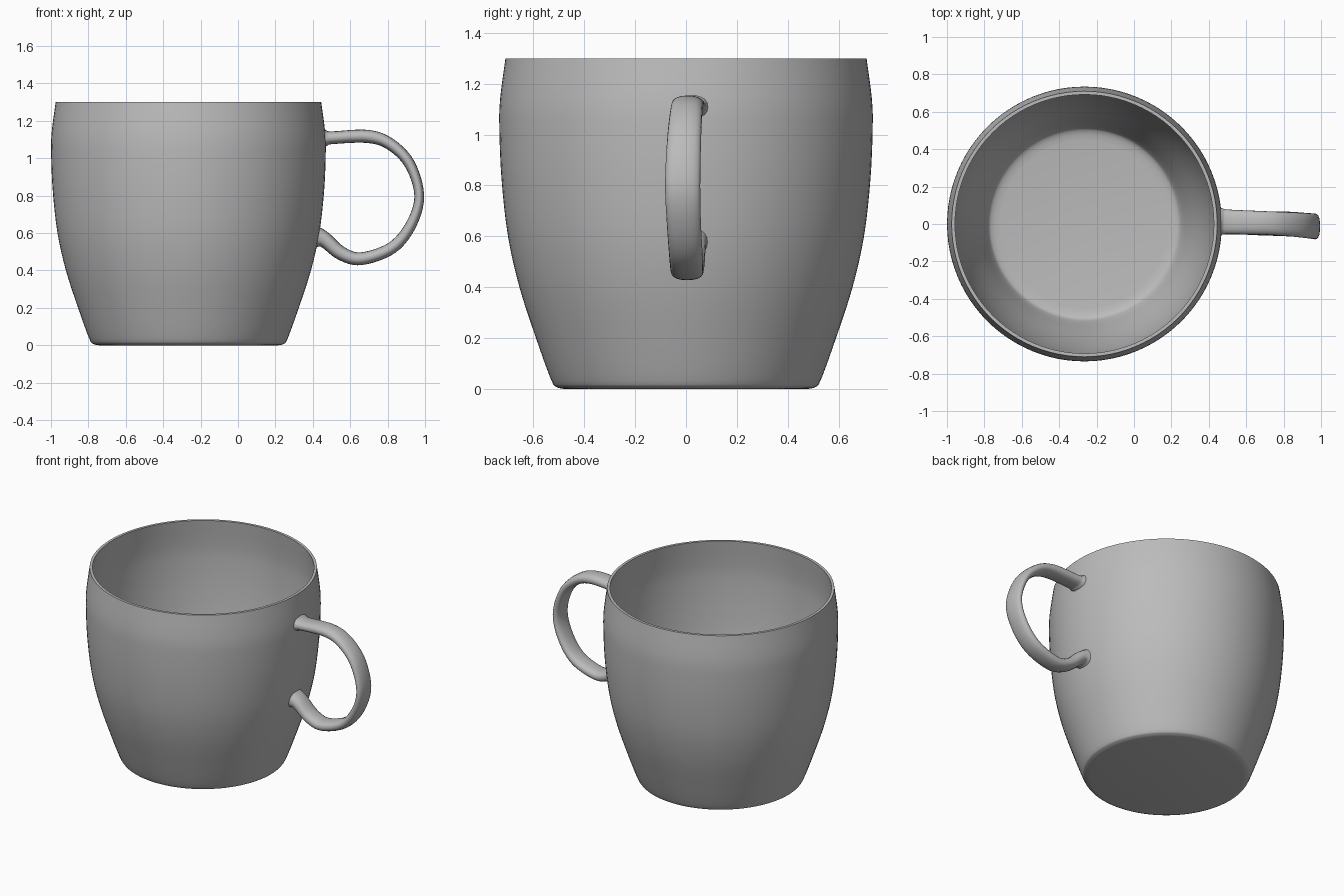
import bpy, bmesh, math
from mathutils import Vector

if "Cube" in bpy.data.objects:
    bpy.data.objects.remove(bpy.data.objects["Cube"])

CX = -0.265      # cup axis
SEG = 96

grey = bpy.data.materials.new("grey_ceramic")
grey.diffuse_color = (0.5, 0.5, 0.5, 1)
grey.use_nodes = True
grey.node_tree.nodes["Principled BSDF"].inputs["Base Color"].default_value = grey.diffuse_color


def smooth_path(pts, n):
    """Catmull-Rom interpolation through tuples of any length."""
    out = []
    for i in range(len(pts) - 1):
        a, b, c, d = (pts[max(i - 1, 0)], pts[i], pts[i + 1],
                      pts[min(i + 2, len(pts) - 1)])
        for k in range(n):
            t = k / n
            out.append(tuple(
                0.5 * (2 * q + (r - p) * t + (2 * p - 5 * q + 4 * r - s) * t * t
                       + (3 * q - p - 3 * r + s) * t ** 3)
                for p, q, r, s in zip(a, b, c, d)))
    out.append(tuple(pts[-1]))
    return out


def skin(bm, rings):
    """Join successive vertex rings with quads and cap both ends."""
    loops = [[bm.verts.new(p) for p in ring] for ring in rings]
    n = len(loops[0])
    for a, b in zip(loops, loops[1:]):
        for j in range(n):
            k = (j + 1) % n
            bm.faces.new((a[j], a[k], b[k], b[j]))
    bm.faces.new(loops[0])
    bm.faces.new(loops[-1])
    bmesh.ops.recalc_face_normals(bm, faces=bm.faces)


def finish(bm, name, angle):
    me = bpy.data.meshes.new(name)
    bm.to_mesh(me)
    bm.free()
    me.materials.append(grey)
    ob = bpy.data.objects.new(name, me)
    bpy.context.collection.objects.link(ob)
    bpy.ops.object.select_all(action='DESELECT')
    ob.select_set(True)
    bpy.context.view_layer.objects.active = ob
    bpy.ops.object.shade_smooth_by_angle(angle=math.radians(angle))


# Cup: outer wall from base to rim, then inner wall down to the floor (radius, z)
outer = [(0.48, 0.0), (0.508, 0.007), (0.53, 0.035), (0.59, 0.2), (0.655, 0.4),
         (0.70, 0.6), (0.725, 0.82), (0.734, 1.02), (0.731, 1.14), (0.71, 1.3)]
inner = [(0.692, 1.3), (0.708, 1.14), (0.711, 1.02), (0.70, 0.82), (0.674, 0.6),
         (0.628, 0.4), (0.563, 0.2), (0.52, 0.075), (0.495, 0.045), (0.45, 0.035)]
profile = smooth_path(outer, 4) + smooth_path(inner, 4)
bm = bmesh.new()
skin(bm, [[(CX + r * math.cos(2 * math.pi * j / SEG),
            r * math.sin(2 * math.pi * j / SEG), z) for j in range(SEG)]
          for r, z in profile])
finish(bm, "cup_body", 40)

# Handle: (x, y, z, half width, half thickness), flared where it meets the cup
path = smooth_path([
    (0.452, 0.014, 1.108, 0.076, 0.056), (0.474, 0.013, 1.108, 0.070, 0.041),
    (0.51, 0.011, 1.110, 0.066, 0.034), (0.69, 0.006, 1.117, 0.063, 0.035),
    (0.81, 0.0, 1.078, 0.064, 0.032), (0.917, -0.008, 0.971, 0.067, 0.029),
    (0.969, -0.013, 0.80, 0.069, 0.026), (0.925, -0.008, 0.644, 0.067, 0.029),
    (0.823, 0.0, 0.521, 0.066, 0.032), (0.66, 0.004, 0.463, 0.064, 0.034),
    (0.553, 0.009, 0.491, 0.064, 0.037), (0.466, 0.012, 0.562, 0.066, 0.042),
    (0.422, 0.013, 0.578, 0.072, 0.058)], 6)
rings = []
for i, (x, y, z, w, h) in enumerate(path):
    p, q = path[max(i - 1, 0)], path[min(i + 1, len(path) - 1)]
    t = Vector((q[0] - p[0], 0, q[2] - p[2])).normalized()
    side = Vector((-t.z, 0, t.x))
    ring = []
    for j in range(20):
        a = 2 * math.pi * j / 20
        c, s = math.cos(a), math.sin(a)
        u = math.copysign(abs(c) ** 0.85, c) * w
        v = math.copysign(abs(s) ** 0.85, s) * h
        ring.append(Vector((x, y + u, z)) + side * v)
    rings.append(ring)
bm = bmesh.new()
skin(bm, rings)
finish(bm, "handle", 60)
